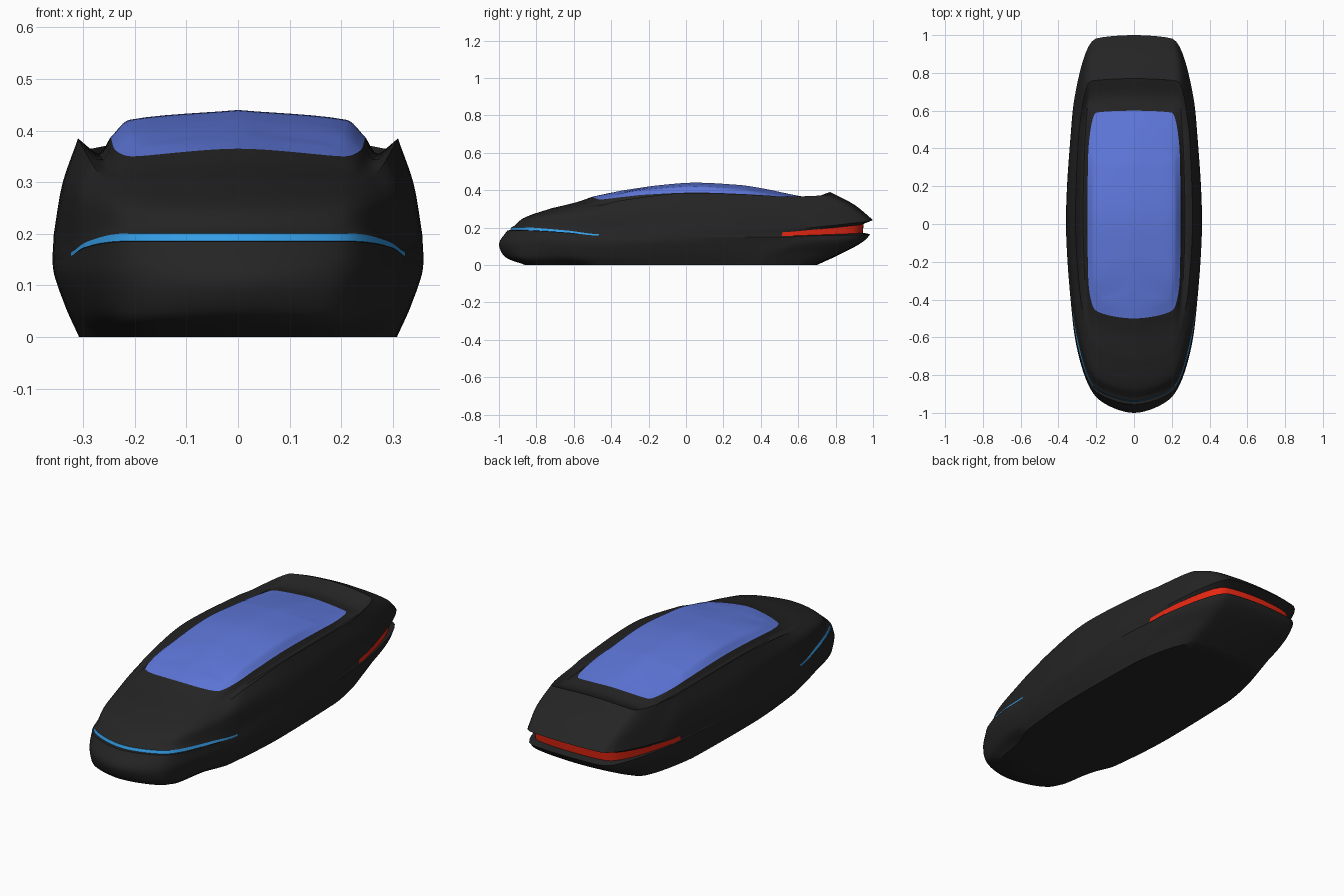
import bpy, bmesh
from mathutils import Vector

if "Cube" in bpy.data.objects:
    bpy.data.objects.remove(bpy.data.objects["Cube"])

# Every rail runs around one half of the car: nose centre -> side -> tail centre.
KEYS = (0, .04, .16, .25, .5, .77, .83, .99, 1)
STEPS_U = 8


def material(name, r, g, b):
    m = bpy.data.materials.new(name)
    m.diffuse_color = (r, g, b, 1)
    m.use_nodes = True
    m.node_tree.nodes["Principled BSDF"].inputs["Base Color"].default_value = m.diffuse_color
    return m


BLACK = material("body black", .018, .018, .018)
GLASS = material("blue glass", .115, .19, .72)
BLUE = material("light blue", .035, .34, .80)
RED = material("tail red", .78, .02, .006)


def smooth_path(pts, steps, ghost=False):
    """Interpolate through points without overshoot; ghost mirrors the ends over x=0."""
    flip = lambda p: Vector((-p.x, p.y, p.z))
    if ghost:
        pts = [flip(pts[1])] + pts + [flip(pts[-2])]
    n = len(pts)
    h = [max((pts[i + 1] - pts[i]).length, 1e-6) for i in range(n - 1)]
    s = [(pts[i + 1] - pts[i]) / h[i] for i in range(n - 1)]
    tan = [s[0]]
    for i in range(1, n - 1):
        t = Vector((0, 0, 0))
        for c in range(3):
            a, b = s[i - 1][c], s[i][c]
            if a * b > 0:
                t[c] = 2 * a * b / (a + b)
        tan.append(t)
    tan.append(s[-1])
    first, last = (1, n - 2) if ghost else (0, n - 1)
    out = []
    for i in range(first, last):
        for j in range(steps):
            t = j / steps
            out.append(pts[i] * (2 * t**3 - 3 * t**2 + 1) + tan[i] * h[i] * (t**3 - 2 * t**2 + t)
                       + pts[i + 1] * (3 * t**2 - 2 * t**3) + tan[i + 1] * h[i] * (t**3 - t**2))
    out.append(pts[last].copy())
    return out


def rail(front, rear, widths, heights):
    xs = (0,) + widths + (0,)
    pts = [Vector((x, front + k * (rear - front), z)) for x, k, z in zip(xs, KEYS, heights)]
    path = smooth_path(pts, STEPS_U, ghost=True)
    path[0].x = path[-1].x = 0
    return path


def build(name, patches, mats, rule=None):
    """Skin each patch (a list of rails from low to high), then mirror."""
    bm = bmesh.new()
    for rails, steps in patches:
        columns = [smooth_path(list(col), steps) for col in zip(*rails)]
        grid = [[bm.verts.new(p) for p in col] for col in columns]
        for a, b in zip(grid, grid[1:]):
            for v in range(len(a) - 1):
                bm.faces.new((a[v], b[v], b[v + 1], a[v + 1]))
    bmesh.ops.remove_doubles(bm, verts=bm.verts, dist=1e-5)
    for f in bm.faces:
        f.material_index = rule(f.calc_center_median()) if rule else 0
    me = bpy.data.meshes.new(name)
    bm.to_mesh(me)
    bm.free()
    for m in mats:
        me.materials.append(m)
    ob = bpy.data.objects.new(name, me)
    bpy.context.collection.objects.link(ob)
    bpy.ops.object.select_all(action='DESELECT')
    ob.select_set(True)
    bpy.context.view_layer.objects.active = ob
    bpy.ops.object.shade_smooth_by_angle(angle=.6)
    mod = ob.modifiers.new("Mirror", 'MIRROR')
    mod.use_clip = True
    mod.merge_threshold = .0005
    return ob


# Floor and lower flank rails
floor = rail(-.70, .60, (0,) * 7, (0,) * 9)
bottom = rail(-.86, .70, (.19, .23, .28, .308, .30, .29, .20), (0,) * 9)
skirt = rail(-.97, .84, (.195, .27, .305, .335, .315, .30, .20),
             (.045, .04, .045, .05, .06, .06, .06, .065, .065))
bulge = rail(-1, .96, (.195, .295, .325, .358, .327, .318, .205),
             (.11, .11, .12, .125, .13, .13, .13, .135, .135))
lip_low = rail(-.955, .985, (.213, .30, .325, .36, .33, .316, .205),
               (.185, .185, .172, .155, .15, .15, .155, .162, .165))

# Light band rails
band_low = rail(-.94, .945, (.213, .298, .324, .36, .329, .316, .195),
                (.186, .186, .174, .157, .155, .155, .158, .17, .172))
band_up = rail(-.935, .95, (.211, .294, .323, .359, .328, .315, .195),
               (.201, .201, .184, .165, .165, .175, .184, .215, .22))

# Upper flank, shoulder, spoiler and groove rails
lip_up = rail(-.92, 1.0, (.21, .293, .322, .357, .328, .314, .203),
              (.208, .21, .20, .185, .20, .19, .20, .235, .24))
flank = rail(-.87, .90, (.21, .285, .315, .342, .32, .305, .225),
             (.25, .252, .262, .27, .29, .28, .28, .315, .322))
shoulder = rail(-.72, .77, (.20, .265, .288, .31, .296, .288, .23),
                (.303, .30, .315, .345, .385, .372, .365, .375, .39))
groove = rail(-.58, .67, (.215, .25, .262, .27, .262, .258, .235),
              (.337, .325, .335, .345, .355, .35, .348, .345, .36))

# Glass rails
glass_edge = rail(-.50, .60, (.205, .24, .244, .247, .243, .24, .20),
                  (.365, .35, .365, .375, .387, .377, .372, .36, .37))
crown = rail(-.44, .54, (.175, .20, .205, .21, .203, .20, .17),
             (.378, .372, .395, .405, .421, .402, .393, .372, .382))
ridge = rail(-.38, .48, (0,) * 7,
             (.39, .397, .413, .424, .44, .428, .422, .397, .395))

# Parts
build("lower_body", [([floor, bottom], 2), ([bottom, skirt, bulge, lip_low], 6),
                     ([lip_low, band_low], 1)], [BLACK])
build("light_band", [([band_low, band_up], 2)], [BLACK, BLUE, RED],
      lambda c: 1 if c.y < -.46 else 2 if c.y > .51 else 0)
build("upper_body", [([band_up, lip_up], 1), ([lip_up, flank, shoulder], 6),
                     ([shoulder, groove, glass_edge], 4)], [BLACK])
build("glass_canopy", [([glass_edge, crown, ridge], 6)], [GLASS])
